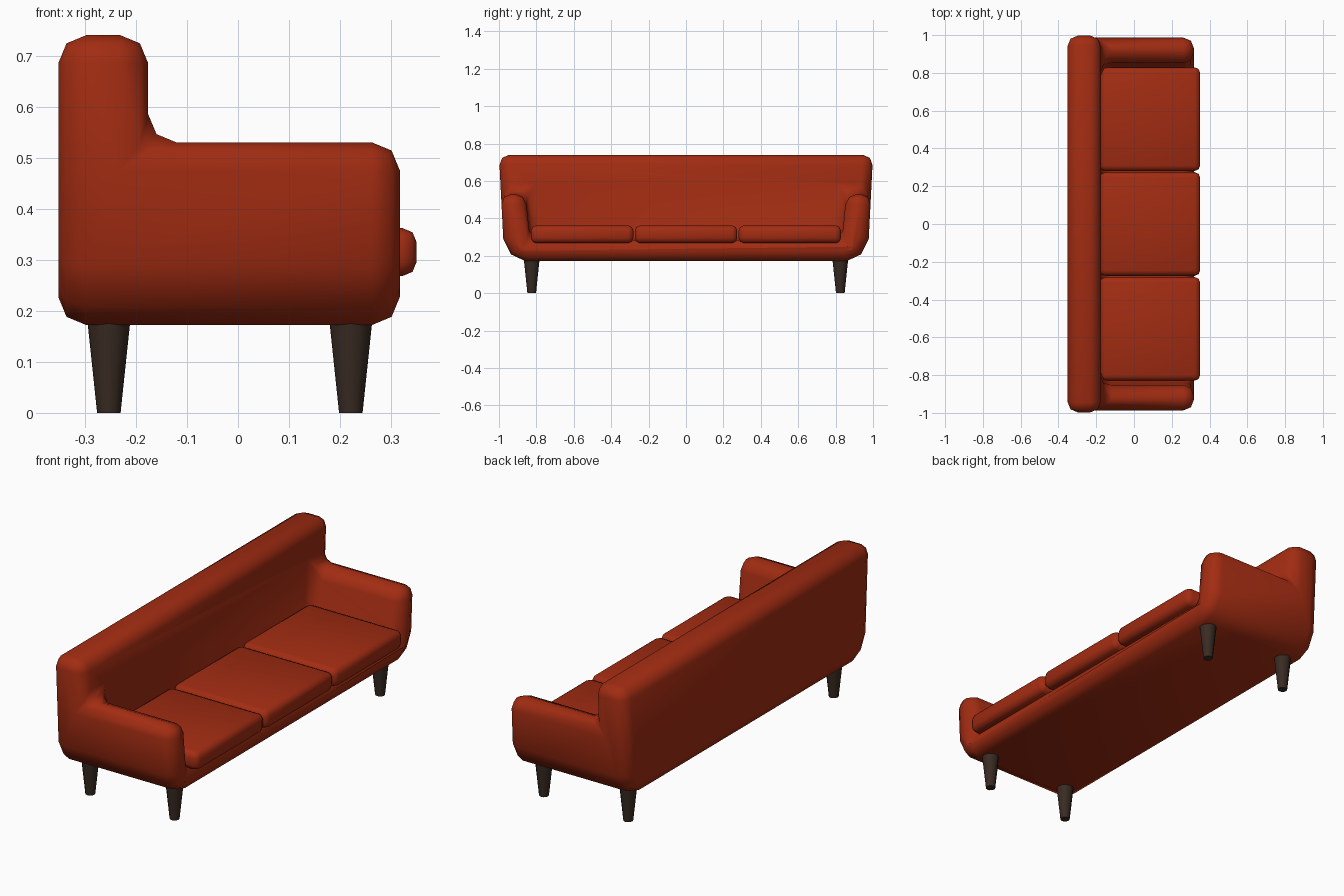
import bpy, bmesh
from math import radians

if "Cube" in bpy.data.objects:
    bpy.data.objects.remove(bpy.data.objects["Cube"])


def material(name, rgb):
    m = bpy.data.materials.new(name)
    m.diffuse_color = (*rgb, 1)
    m.use_nodes = True
    m.node_tree.nodes["Principled BSDF"].inputs["Base Color"].default_value = m.diffuse_color
    return m


FABRIC = material("red_fabric", (0.36, 0.025, 0.006))
WOOD = material("dark_wood", (0.04, 0.024, 0.016))


def finish(bm, name, mat, bevel=0, smooth=50):
    bmesh.ops.recalc_face_normals(bm, faces=bm.faces)
    me = bpy.data.meshes.new(name)
    bm.to_mesh(me)
    bm.free()
    me.materials.append(mat)
    ob = bpy.data.objects.new(name, me)
    bpy.context.collection.objects.link(ob)
    bpy.ops.object.select_all(action='DESELECT')
    ob.select_set(True)
    bpy.context.view_layer.objects.active = ob
    if bevel:
        mod = ob.modifiers.new("rounding", 'BEVEL')
        mod.width = bevel
        mod.segments = 2
        mod.limit_method = 'ANGLE'
        mod.angle_limit = radians(50)
        mod.use_clamp_overlap = False
        bpy.ops.object.modifier_apply(modifier=mod.name)
    bpy.ops.object.shade_smooth_by_angle(angle=radians(smooth))
    return ob


# Frame: full-height back block joined to a U-shaped seat and arms section
outer = [(0.86, 0.172), (0.935, 0.207), (0.977, 0.29), (0.9893, 0.53)]
top = [(1.0, 0.74)]
inner = [(0.858, 0.53), (0.833, 0.285)]


def both_sides(half):
    return half + [(-y, z) for y, z in reversed(half)]


bm = bmesh.new()
cache = {}


def vert(x, p):
    key = (x, p)
    if key not in cache:
        cache[key] = bm.verts.new((x, *p))
    return cache[key]


def cap(x, ring):
    bm.faces.new([vert(x, p) for p in ring])


def skin(xa, xb, ring, skip=()):
    for p, q in zip(ring, ring[1:] + ring[:1]):
        bm.faces.new([vert(xa, p), vert(xa, q), vert(xb, q), vert(xb, p)])


X_BACK, X_WALL, X_FRONT = -0.352, -0.176, 0.317
back_ring = both_sides(outer + top)
seat_ring = both_sides(outer + inner)
cap(X_BACK, back_ring)
skin(X_BACK, X_WALL, back_ring)
cap(X_WALL, both_sides(top + outer[-1:] + inner))
skin(X_WALL, X_FRONT, seat_ring)
cap(X_FRONT, seat_ring)
bmesh.ops.recalc_face_normals(bm, faces=bm.faces)
bmesh.ops.dissolve_limit(bm, angle_limit=radians(0.5), verts=bm.verts, edges=bm.edges)
finish(bm, "sofa_frame", FABRIC, 0.055)

# Three seat cushions
for i in (-1, 0, 1):
    bm = bmesh.new()
    bmesh.ops.create_cube(bm, size=1)
    for v in bm.verts:
        v.co.x = v.co.x * 0.53 + 0.085
        v.co.y = v.co.y * 0.548 + i * 0.555
        v.co.z = v.co.z * 0.094 + 0.315
    finish(bm, f"seat_cushion_{i + 2}", FABRIC, 0.028)

# Four tapered legs
for xname, x in (("back", -0.253), ("front", 0.221)):
    for yname, y in (("near", -0.825), ("far", 0.825)):
        bm = bmesh.new()
        bmesh.ops.create_cone(bm, cap_ends=True, segments=12,
                              radius1=0.023, radius2=0.042, depth=0.18)
        bmesh.ops.translate(bm, verts=bm.verts, vec=(x, y, 0.09))
        finish(bm, f"{xname}_{yname}_leg", WOOD)
